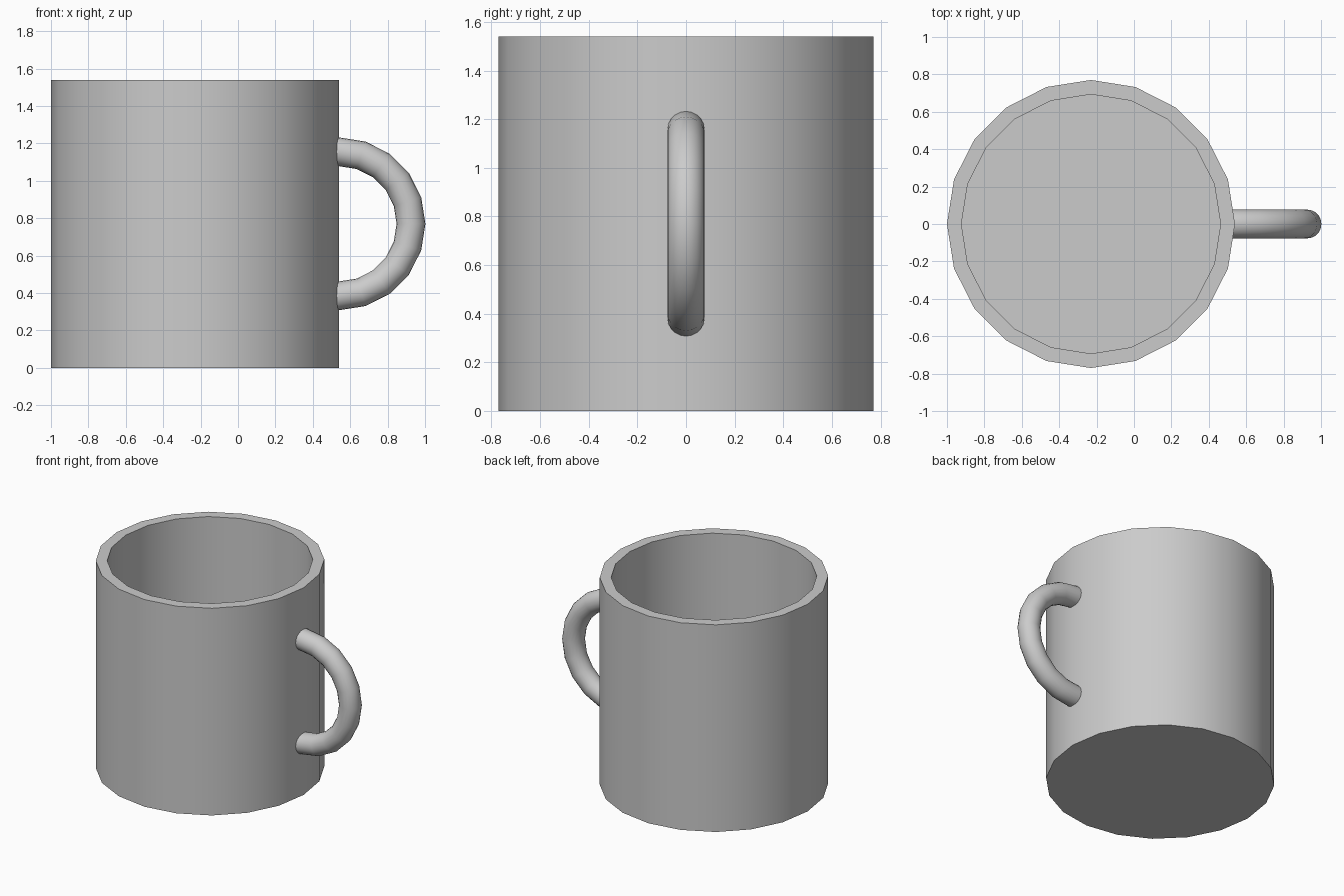
import bpy, bmesh
from math import sin, cos, pi, radians

if "Cube" in bpy.data.objects:
    bpy.data.objects.remove(bpy.data.objects["Cube"])

R, H, CX = 0.77, 1.54, -0.23
WALL = 0.077


def finish(name, bm):
    bmesh.ops.recalc_face_normals(bm, faces=bm.faces)
    mesh = bpy.data.meshes.new(name)
    bm.to_mesh(mesh)
    bm.free()
    obj = bpy.data.objects.new(name, mesh)
    bpy.context.collection.objects.link(obj)
    bpy.ops.object.select_all(action='DESELECT')
    obj.select_set(True)
    bpy.context.view_layer.objects.active = obj
    bpy.ops.object.shade_smooth_by_angle(angle=radians(40))
    return obj


def loft(name, rings):
    """Skin a list of point rings and cap both ends."""
    bm = bmesh.new()
    loops = [[bm.verts.new(p) for p in ring] for ring in rings]
    n = len(loops[0])
    for a, b in zip(loops, loops[1:]):
        for i in range(n):
            j = (i + 1) % n
            bm.faces.new((a[i], a[j], b[j], b[i]))
    bm.faces.new(loops[0])
    bm.faces.new(loops[-1])
    return finish(name, bm)


# Cup body: 20-sided outer wall, rim, inner wall and floor
def cup_ring(r, z, n=20):
    return [(CX + r * cos(2 * pi * i / n), r * sin(2 * pi * i / n), z) for i in range(n)]


loft("cup_body", [cup_ring(R, 0), cup_ring(R, H),
                  cup_ring(R - WALL, H), cup_ring(R - WALL, WALL)])


# Handle: half ring of round tube, its ends sunk into the wall
def tube_ring(angle, dx=0.0, major=0.385, minor=0.077, n=20):
    ring = []
    for i in range(n):
        t = 2 * pi * i / n
        d = major + minor * cos(t)
        ring.append((CX + R + dx + d * cos(angle), minor * sin(t), H / 2 + d * sin(angle)))
    return ring


arc = [tube_ring(-pi / 2 + pi * k / 10) for k in range(11)]
loft("handle", [tube_ring(-pi / 2, -0.04)] + arc + [tube_ring(pi / 2, -0.04)])
